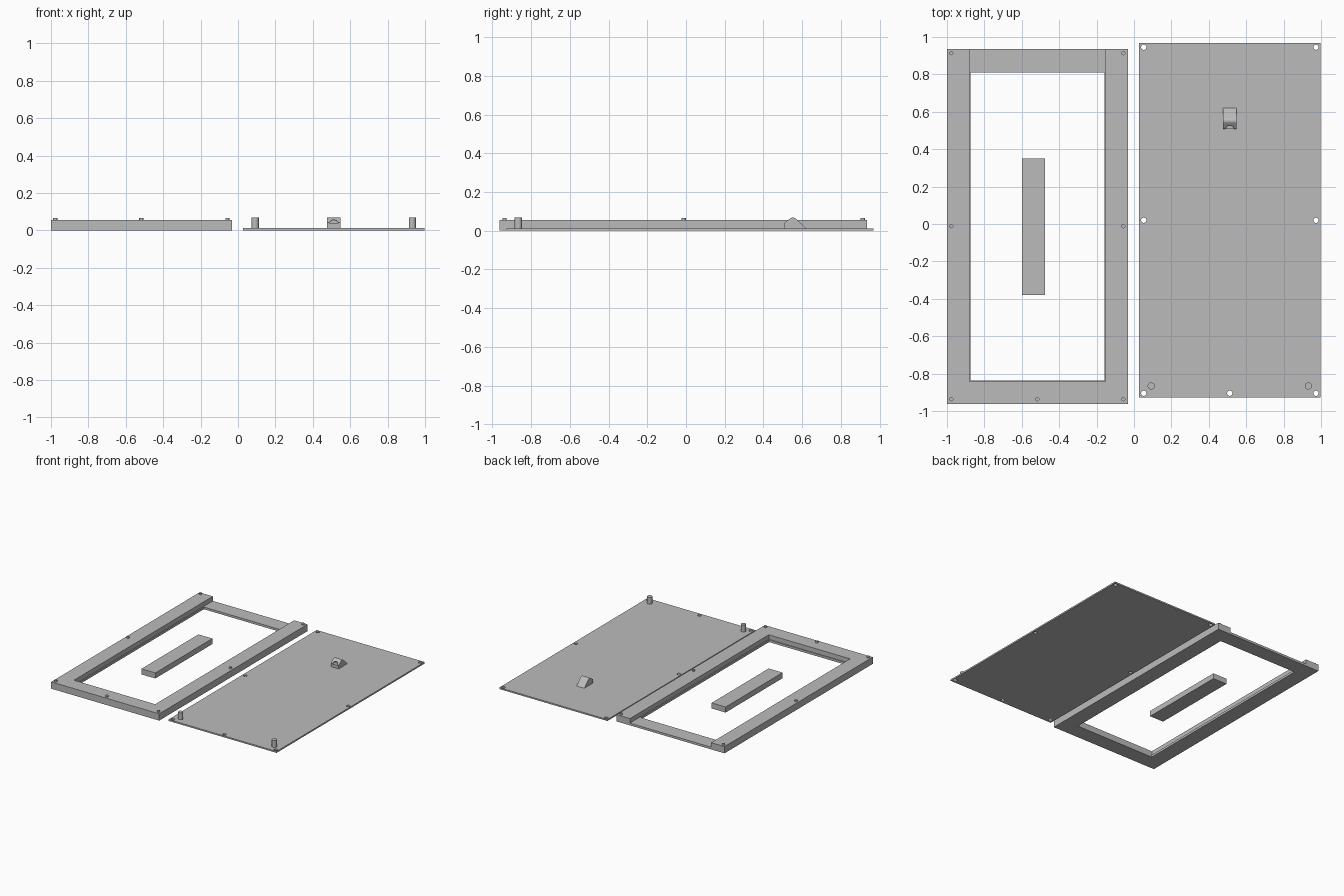
import bpy, bmesh, math
from mathutils import Matrix

if "Cube" in bpy.data.objects:
    bpy.data.objects.remove(bpy.data.objects["Cube"])

grey = bpy.data.materials.new("light grey")
grey.diffuse_color = (0.5, 0.5, 0.5, 1)
grey.use_nodes = True
grey.node_tree.nodes["Principled BSDF"].inputs["Base Color"].default_value = grey.diffuse_color


def prism(name, outline, lo, hi, axis="z"):
    """Extrude an outline: (x, y) along z, or (y, z) along x."""
    place = (lambda a, b, t: (a, b, t)) if axis == "z" else (lambda a, b, t: (t, a, b))
    bm = bmesh.new()
    base = bm.faces.new([bm.verts.new(place(a, b, lo)) for a, b in outline])
    ext = bmesh.ops.extrude_face_region(bm, geom=[base])["geom"]
    shift = place(0, 0, hi - lo)
    bmesh.ops.translate(bm, vec=shift, verts=[v for v in ext if isinstance(v, bmesh.types.BMVert)])
    bmesh.ops.recalc_face_normals(bm, faces=bm.faces)
    mesh = bpy.data.meshes.new(name)
    bm.to_mesh(mesh)
    bm.free()
    mesh.materials.append(grey)
    ob = bpy.data.objects.new(name, mesh)
    bpy.context.collection.objects.link(ob)
    return ob


def box(name, x0, x1, y0, y1, z0, z1):
    return prism(name, [(x0, y0), (x1, y0), (x1, y1), (x0, y1)], z0, z1)


def cylinders(name, spots, r, z0, z1):
    bm = bmesh.new()
    for x, y in spots:
        bmesh.ops.create_cone(bm, cap_ends=True, segments=32, radius1=r, radius2=r,
                              depth=z1 - z0, matrix=Matrix.Translation((x, y, (z0 + z1) / 2)))
    for f in bm.faces:
        f.smooth = len(f.verts) == 4
    for e in bm.edges:
        e.smooth = all(f.smooth for f in e.link_faces)
    mesh = bpy.data.meshes.new(name)
    bm.to_mesh(mesh)
    bm.free()
    mesh.materials.append(grey)
    ob = bpy.data.objects.new(name, mesh)
    bpy.context.collection.objects.link(ob)
    return ob


def cut(ob, cutter):
    m = ob.modifiers.new("cut", "BOOLEAN")
    m.operation, m.object, m.solver = "DIFFERENCE", cutter, "EXACT"
    cutter.hide_render = True
    cutter.hide_set(True)


# Frame: tall U-shaped rails, a low back bar and a thin inner lip
X0, X1, Y0, Y1 = -1.0, -0.032, -0.963, 0.935
IX0, IX1, IY0, IY1 = -0.88, -0.152, -0.843, 0.81
LIP, LOW, TOP = 0.007, 0.018, 0.055
frame = prism("frame", [(X0, Y0), (X1, Y0), (X1, Y1), (IX1, Y1), (IX1, IY0),
                        (IX0, IY0), (IX0, Y1), (X0, Y1)], 0, TOP)
box("back_bar", IX0, IX1, IY1, Y1, 0, LOW)
box("left_lip", IX0, IX0 + LIP, IY0, IY1, 0, LOW)
box("right_lip", IX1 - LIP, IX1, IY0, IY1, 0, LOW)
box("front_lip", IX0 + LIP, IX1 - LIP, IY0, IY0 + LIP, 0, LOW)

# Locating pins on the frame
pins = [(x, y) for x in (-0.977, -0.057) for y in (0.913, -0.012, -0.937)] + [(-0.517, -0.937)]
cylinders("frame_pins", pins, 0.011, TOP - 0.005, 0.066)

# Loose bar lying inside the opening
box("loose_bar", -0.6, -0.475, -0.38, 0.35, 0, 0.045)

# Cover plate with matching holes
plate = box("cover_plate", 0.027, 0.996, -0.928, 0.968, 0, 0.012)
holes = [(x, y) for x in (0.052, 0.973) for y in (0.945, 0.02, -0.905)] + [(0.512, -0.905)]
cut(plate, cylinders("plate_hole_cutter", holes, 0.014, -0.05, 0.1))

# Two posts on the plate
cylinders("plate_posts", [(0.092, -0.866), (0.932, -0.866)], 0.019, 0.01, 0.068)

# Wedge-shaped catch with a rounded top and an arched pocket in its front
crown = [(0.552 + 0.022 * math.cos(math.radians(a)), 0.046 + 0.022 * math.sin(math.radians(a)))
         for a in range(45, 126, 16)]
catch = prism("catch", [(0.508, 0.011), (0.622, 0.011)] + crown + [(0.508, 0.042)],
              0.477, 0.547, "x")
arch = [(0.512 + 0.024 * math.cos(math.pi * i / 12), 0.036 + 0.02 * math.sin(math.pi * i / 12))
        for i in range(13)]
pocket = prism("catch_pocket_cutter", arch, -0.54, -0.45)
pocket.data.transform(Matrix.Rotation(math.pi / 2, 4, "X"))
cut(catch, pocket)
